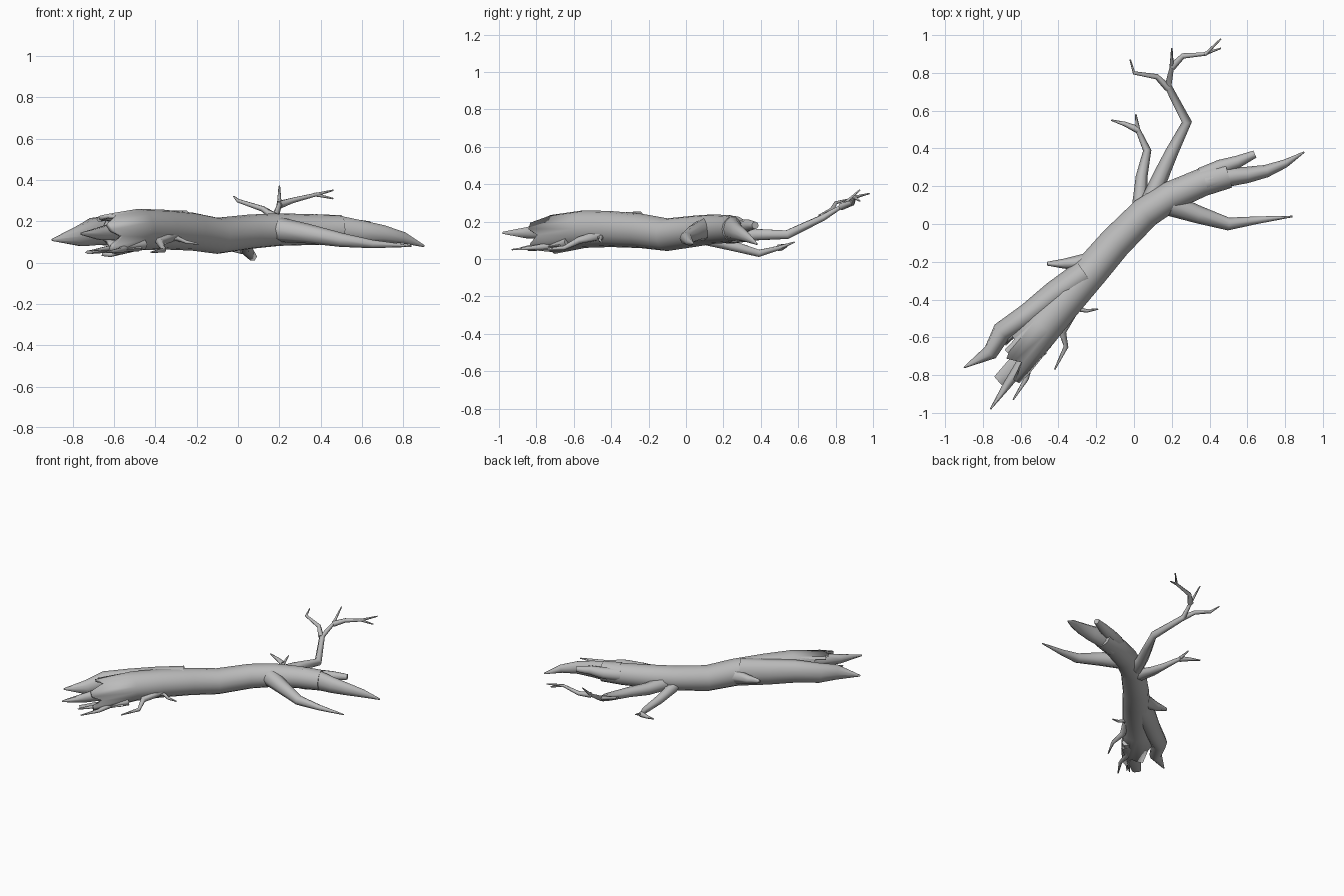
import bpy
import math
from mathutils import Vector

cube = bpy.data.objects.get("Cube")
if cube:
    bpy.data.objects.remove(cube)

# One plain colour for all the wood
grey = (.5, .5, .5, 1)
bark = bpy.data.materials.new("grey bark")
bark.use_nodes = True
bark.diffuse_color = grey
bark.node_tree.nodes["Principled BSDF"].inputs["Base Color"].default_value = grey


def limb(name, points, width, tip=.004, flat=1, sides=6, fullness=1, torn=None, wall=0):
    """Sweep a tapering ellipse through the points.

    fullness below one keeps the limb thick until close to its tip,
    torn gives a ragged open end, as a length for each angle around it.
    """
    points = [Vector(point) for point in points]
    last = len(points) - 1
    verts, faces = [], []
    for i, centre in enumerate(points):
        before, after = points[max(i - 1, 0)], points[min(i + 1, last)]
        along = (after - before).normalized()
        side = along.cross(Vector((0, 0, 1))).normalized()
        up = side.cross(along)
        radius = tip + (width - tip) * (1 - i / last) ** fullness
        for k in range(sides):
            angle = math.tau * k / sides
            vert = centre + radius * (side * math.cos(angle) + up * flat * math.sin(angle))
            if torn and i == last:
                vert += along * torn(angle)
            verts.append(vert)

    # Side walls, then the caps
    for i in range(last):
        for k in range(sides):
            low, high, following = i * sides, (i + 1) * sides, (k + 1) % sides
            faces.append((low + following, low + k, high + k, high + following))
    faces.append(tuple(range(sides)))
    if not torn:
        faces.append(tuple(reversed(range(last * sides, len(verts)))))

    mesh = bpy.data.meshes.new(name)
    mesh.from_pydata(verts, [], faces)
    mesh.materials.append(bark)
    obj = bpy.data.objects.new(name, mesh)
    bpy.context.collection.objects.link(obj)
    if wall:
        shell = obj.modifiers.new("hollow wall", "SOLIDIFY")
        shell.thickness = wall
        shell.offset = -1
    bpy.ops.object.select_all(action="DESELECT")
    obj.select_set(True)
    bpy.context.view_layer.objects.active = obj
    bpy.ops.object.mode_set(mode="EDIT")
    bpy.ops.mesh.select_all(action="SELECT")
    bpy.ops.mesh.normals_make_consistent(inside=False)
    bpy.ops.object.mode_set(mode="OBJECT")
    bpy.ops.object.shade_smooth_by_angle(angle=math.radians(70))


def ragged(angle):
    """Longest on the front side, with five splinters around the rim."""
    return .07 * (1 - math.cos(angle)) + .05 * math.cos(5 * angle)


# Hollow trunk, torn open at its thick end
limb("trunk",
     [(.5, .26, .16), (.36, .22, .16), (.2, .15, .16), (.06, .06, .15), (-.1, -.1, .13),
      (-.22, -.24, .15), (-.36, -.4, .16), (-.48, -.54, .16), (-.58, -.66, .14)],
     width=.07, tip=.105, sides=16, torn=ragged, wall=.02)

# Splinters of torn wood around the opening
limb("left_splinter",
     [(-.26, -.26, .16), (-.42, -.37, .16), (-.56, -.48, .16), (-.7, -.57, .15),
      (-.76, -.68, .13), (-.9, -.76, .11)],
     width=.075, flat=1.3, sides=10, fullness=.4)
limb("middle_splinter",
     [(-.36, -.37, .23), (-.52, -.53, .23), (-.67, -.68, .21)],
     width=.035, tip=.02, flat=.6)
limb("long_splinter",
     [(-.45, -.6, .16), (-.6, -.75, .15), (-.67, -.85, .14), (-.76, -.98, .14)],
     width=.04, flat=1.5, fullness=.6)
limb("lower_splinter",
     [(-.5, -.64, .07), (-.64, -.76, .06), (-.72, -.83, .05)],
     width=.06, tip=.03, flat=.3)
limb("side_stub",
     [(-.14, -.15, .14), (-.26, -.2, .15), (-.37, -.21, .15), (-.46, -.21, .16)],
     width=.06, tip=.01, flat=1.2)

# Thin roots under the thick end
limb("root",
     [(-.46, -.63, .09), (-.55, -.72, .07), (-.57, -.82, .06), (-.64, -.93, .05)],
     width=.03)
limb("root_fork",
     [(-.55, -.72, .07), (-.63, -.81, .07), (-.7, -.88, .06)],
     width=.02)
limb("twig",
     [(-.32, -.45, .13), (-.38, -.57, .1), (-.36, -.65, .06), (-.42, -.77, .05)],
     width=.03)
limb("twig_fork",
     [(-.37, -.51, .11), (-.3, -.45, .12), (-.25, -.46, .1), (-.19, -.45, .09)],
     width=.02)

# Split prongs at the narrow end
limb("long_prong",
     [(.38, .22, .16), (.5, .25, .16), (.6, .26, .15), (.7, .28, .14), (.8, .32, .12),
      (.9, .38, .08)],
     width=.06, flat=1.3, sides=10, fullness=.7)
limb("short_prong",
     [(.36, .25, .17), (.46, .3, .17), (.55, .33, .18), (.64, .37, .18)],
     width=.05, tip=.02, sides=8, fullness=.8)

# Pointed branch on the front side
limb("side_branch",
     [(.2, .1, .16), (.34, .05, .14), (.5, 0, .11), (.65, .02, .09), (.84, .04, .08)],
     width=.06, sides=8, fullness=.9)

# Tall branch and its forks
limb("tall_branch",
     [(.09, .13, .13), (.14, .25, .12), (.2, .38, .13), (.28, .54, .13),
      (.18, .73, .22), (.2, .83, .28), (.2, .93, .37)],
     width=.05)
limb("left_fork",
     [(.18, .72, .22), (.12, .78, .26), (0, .8, .3), (-.02, .87, .32)],
     width=.02)
limb("right_fork",
     [(.2, .83, .28), (.26, .89, .3), (.38, .9, .33), (.46, .98, .35)],
     width=.02)
limb("right_fork_tip",
     [(.37, .9, .33), (.46, .93, .31)],
     width=.01)

# Low branch bending to the ground
limb("low_branch",
     [(.03, .1, .11), (.04, .25, .07), (.07, .39, .03), (.02, .5, .06), (.01, .58, .09)],
     width=.04)
limb("low_branch_fork",
     [(.02, .5, .06), (-.05, .53, .07), (-.12, .55, .08)],
     width=.02)
